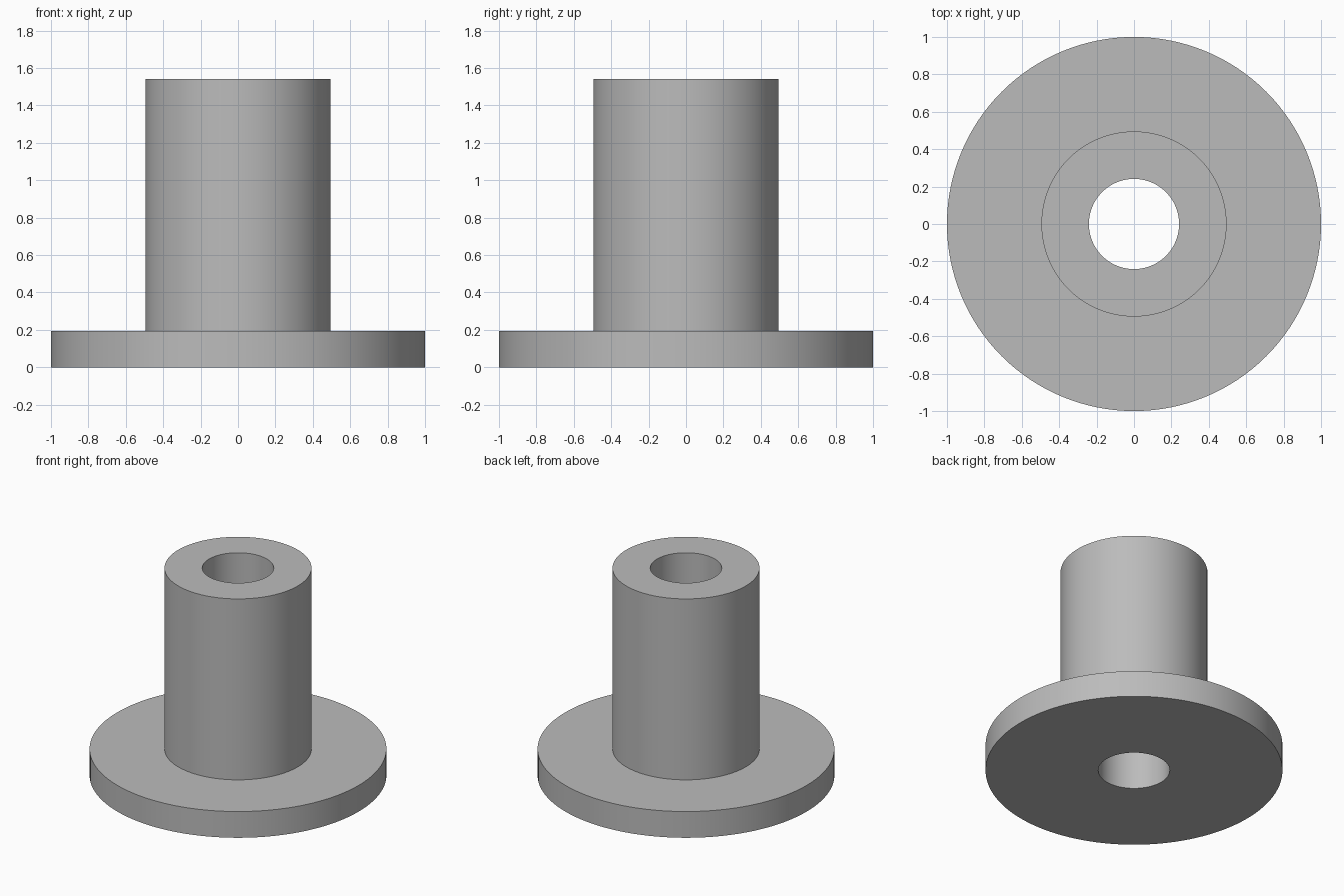
import bpy, bmesh, math

cube = bpy.data.objects.get("Cube")
if cube:
    bpy.data.objects.remove(cube)

SEGMENTS = 128
BORE, BARREL, FLANGE = 0.241, 0.495, 1.0
FLANGE_TOP, HEIGHT = 0.195, 1.54

grey = bpy.data.materials.new("plain grey")
grey.use_nodes = True
grey.diffuse_color = (0.5, 0.5, 0.5, 1)
grey.node_tree.nodes["Principled BSDF"].inputs["Base Color"].default_value = grey.diffuse_color


def lathe(name, profile):
    """Spin a closed (radius, height) profile around the z axis."""
    bm = bmesh.new()
    verts = [bm.verts.new((r, 0, z)) for r, z in profile]
    edges = [bm.edges.new((a, b)) for a, b in zip(verts, verts[1:] + verts[:1])]
    bmesh.ops.spin(bm, geom=verts + edges, cent=(0, 0, 0), axis=(0, 0, 1),
                   angle=math.tau, steps=SEGMENTS, use_merge=True)
    bmesh.ops.remove_doubles(bm, verts=bm.verts, dist=0.0001)
    bmesh.ops.recalc_face_normals(bm, faces=bm.faces)
    mesh = bpy.data.meshes.new(name)
    bm.to_mesh(mesh)
    bm.free()
    mesh.materials.append(grey)
    obj = bpy.data.objects.new(name, mesh)
    bpy.context.collection.objects.link(obj)
    bpy.ops.object.select_all(action="DESELECT")
    obj.select_set(True)
    bpy.context.view_layer.objects.active = obj
    bpy.ops.object.shade_smooth_by_angle(angle=math.radians(30))
    return obj


# One-piece bushing: wide flange, tall barrel, bore right through
lathe("flanged_bushing", [
    (BORE, 0), (FLANGE, 0), (FLANGE, FLANGE_TOP),
    (BARREL, FLANGE_TOP), (BARREL, HEIGHT), (BORE, HEIGHT),
])
